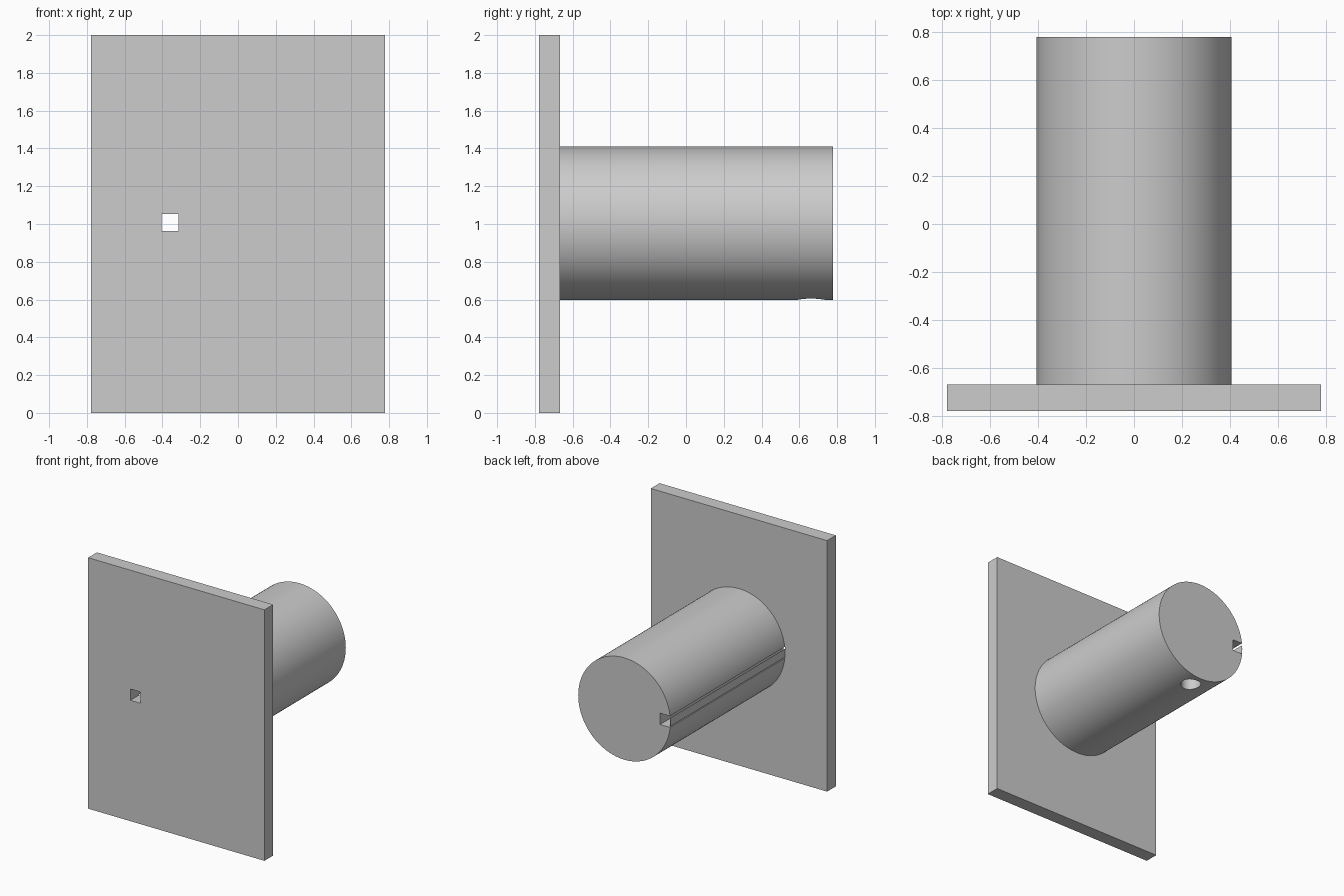
import bpy
import math

cube = bpy.data.objects.get("Cube")
if cube:
    bpy.data.objects.remove(cube, do_unlink=True)

grey = bpy.data.materials.new("plain grey")
grey.use_nodes = True
colour = (0.604, 0.604, 0.604, 1)
grey.diffuse_color = colour
grey.node_tree.nodes["Principled BSDF"].inputs["Base Color"].default_value = colour

HALF, BACK = 0.777, -0.667      # half width and depth, rear face of the plate
AXIS_Z, RADIUS = 1.004, 0.406   # post axis height and radius


def finish(name):
    obj = bpy.context.object
    obj.name = name
    obj.data.materials.append(grey)
    bpy.ops.object.transform_apply(location=False, rotation=True, scale=True)
    return obj


def box(name, low, high):
    centre = [(a + b) / 2 for a, b in zip(low, high)]
    bpy.ops.mesh.primitive_cube_add(size=1, location=centre)
    bpy.context.object.scale = [b - a for a, b in zip(low, high)]
    return finish(name)


def cylinder(name, radius, depth, location, tilt=0, sides=128):
    bpy.ops.mesh.primitive_cylinder_add(vertices=sides, radius=radius, depth=depth,
                                        location=location, rotation=(tilt, 0, 0))
    return finish(name)


def cut(target, cutter):
    bpy.ops.object.select_all(action='DESELECT')
    target.select_set(True)
    bpy.context.view_layer.objects.active = target
    mod = target.modifiers.new("cut", 'BOOLEAN')
    mod.operation, mod.solver, mod.object = 'DIFFERENCE', 'EXACT', cutter
    bpy.ops.object.modifier_apply(modifier=mod.name)


# Main parts: upright plate and round post behind it
plate = box("plate", (-HALF, -HALF, 0), (HALF, BACK, 2))
post = cylinder("post", RADIUS, HALF - BACK, (0, (HALF + BACK) / 2, AXIS_Z), math.pi / 2)

# Square channel along the side of the post, running through the plate
channel = box("channel_cutter", (-0.4045, -1, 0.963), (-0.316, 1, 1.053))
# Round blind hole under the free end of the post
hole = cylinder("hole_cutter", 0.075, 0.4, (0, 0.662, AXIS_Z - RADIUS), sides=48)

cut(plate, channel)
cut(post, channel)
cut(post, hole)
for helper in (channel, hole):
    bpy.data.objects.remove(helper, do_unlink=True)

# Smooth the round post while keeping its edges crisp
bpy.ops.object.select_all(action='DESELECT')
post.select_set(True)
bpy.context.view_layer.objects.active = post
bpy.ops.object.shade_smooth_by_angle(angle=math.radians(30))
